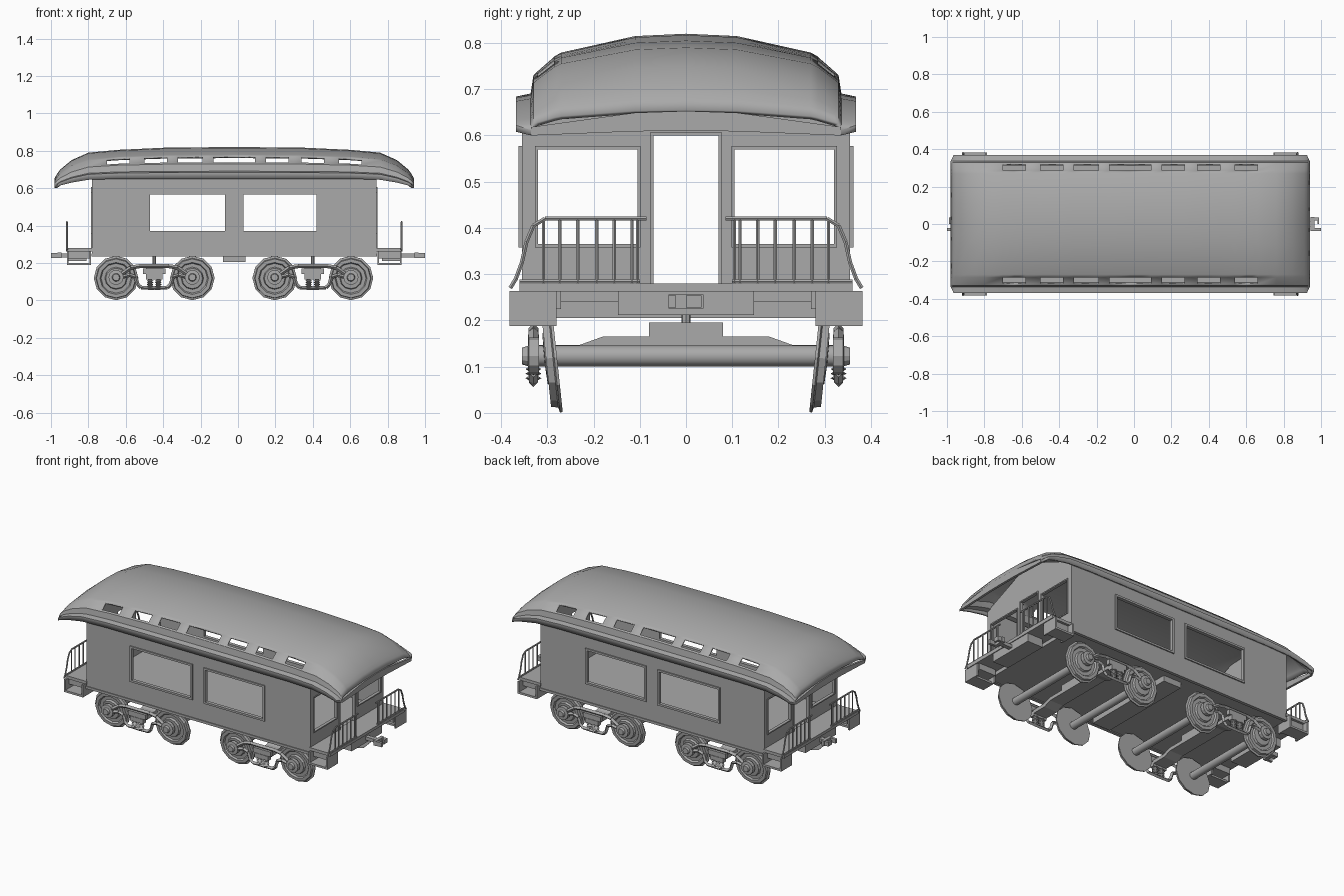
import bpy, bmesh, math
from mathutils import Vector

if "Cube" in bpy.data.objects:
    bpy.data.objects.remove(bpy.data.objects["Cube"])

GREY = (0.4, 0.4, 0.4, 1)
paint = bpy.data.materials.new("plain_grey")
paint.use_nodes = True
paint.diffuse_color = GREY
paint.node_tree.nodes["Principled BSDF"].inputs["Base Color"].default_value = GREY
CX = -0.02          # middle of the car body
ENDS = (-1, 1)


def finish(name, bm):
    mesh = bpy.data.meshes.new(name)
    bm.to_mesh(mesh)
    bm.free()
    mesh.materials.append(paint)
    ob = bpy.data.objects.new(name, mesh)
    bpy.context.collection.objects.link(ob)
    return ob


def smooth(ob, degrees):
    bpy.ops.object.select_all(action='DESELECT')
    ob.select_set(True)
    bpy.context.view_layer.objects.active = ob
    bpy.ops.object.shade_smooth_by_angle(angle=math.radians(degrees))


def add_box(bm, xs, ys, zs):
    corners = [[[bm.verts.new((x, y, z)) for z in sorted(zs)] for y in sorted(ys)] for x in sorted(xs)]
    c = corners
    for i in (0, 1):
        for quad in ([c[i][0][0], c[i][0][1], c[i][1][1], c[i][1][0]],
                     [c[0][i][0], c[1][i][0], c[1][i][1], c[0][i][1]],
                     [c[0][0][i], c[0][1][i], c[1][1][i], c[1][0][i]]):
            bm.faces.new(quad if i == 0 else quad[::-1])


def boxes(name, *parts):
    bm = bmesh.new()
    for part in parts:
        add_box(bm, *part)
    bmesh.ops.recalc_face_normals(bm, faces=bm.faces)
    return finish(name, bm)


def add_turned(bm, profile, start, axis, sides):
    """Rings of (radius, distance) around an axis."""
    turn = Vector(axis).to_track_quat('Z', 'Y')
    rings = [[bm.verts.new(Vector(start) + turn @ Vector((r * math.cos(a), r * math.sin(a), t)))
              for a in (math.tau * k / sides for k in range(sides))] for r, t in profile]
    for low, high in zip(rings, rings[1:]):
        for k in range(sides):
            n = (k + 1) % sides
            bm.faces.new((low[k], low[n], high[n], high[k]))
    bm.faces.new(rings[0][::-1])
    bm.faces.new(rings[-1])


def add_rods(bm, points, radius, sides=6):
    for a, b in zip(points, points[1:]):
        d = Vector(b) - Vector(a)
        add_turned(bm, [(radius, 0), (radius, d.length)], a, d, sides)


def sheet(name, us, vs, hole, place, thick, offset=0):
    """Grid of panels with openings, given thickness."""
    bm = bmesh.new()
    grid = [[bm.verts.new(place(u, v)) for v in vs] for u in us]
    for i in range(len(us) - 1):
        for j in range(len(vs) - 1):
            if not hole((us[i] + us[i + 1]) / 2, (vs[j] + vs[j + 1]) / 2):
                bm.faces.new((grid[i][j], grid[i + 1][j], grid[i + 1][j + 1], grid[i][j + 1]))
    ob = finish(name, bm)
    mod = ob.modifiers.new("thickness", 'SOLIDIFY')
    mod.thickness, mod.offset = thick, offset
    return ob


def frame_parts(place, u0, u1, v0, v1, w=0.012):
    return [place((u0 - w, u1 + w), (v, v + w)) for v in (v0 - w, v1)] + \
           [place((u, u + w), (v0, v1)) for u in (u0 - w, u1)]


# Side walls with two open windows each
SIDE_WINDOWS = [(-0.47, -0.07), (0.03, 0.42)]
for s, side in ((-1, "right"), (1, "left")):
    sheet(side + "_wall", [-0.78, -0.47, -0.07, 0.03, 0.42, 0.74], [0.235, 0.37, 0.565, 0.665],
          lambda u, v: 0.37 < v < 0.565 and any(a < u < b for a, b in SIDE_WINDOWS),
          lambda u, v: (u, s * 0.348, v), 0.014)
    parts = []
    for a, b in SIDE_WINDOWS:
        parts += frame_parts(lambda u, v: (u, (s * 0.35, s * 0.362), v), a, b, 0.37, 0.565)
    boxes(side + "_window_frames", *parts)


# End walls with a doorway and two windows, arched at the top
def end_hole(y, z):
    return (abs(y) < 0.07 and 0.28 < z < 0.6) or (0.105 < abs(y) < 0.32 and 0.365 < z < 0.57)


half = [0.07, 0.105, 0.32, 0.35]
for s in ENDS:
    x = CX + s * 0.753
    sheet("end_wall", [-y for y in half[::-1]] + half, [0.24, 0.28, 0.365, 0.57, 0.6, 0.8],
          end_hole, lambda y, z: (x, y, z if z < 0.7 else 0.785 - y * y), 0.014)
    parts = []
    for y0, y1, z0, z1 in ((-0.32, -0.105, 0.365, 0.57), (0.105, 0.32, 0.365, 0.57), (-0.07, 0.07, 0.28, 0.6)):
        parts += frame_parts(lambda u, v: ((x, x + s * 0.012), u, v), y0, y1, z0, z1, 0.007)
    boxes("end_frames", *parts)

# Roof: (distance from middle, ridge height, eave height)
STATIONS = [(0, 0.82, 0.65), (0.36, 0.817, 0.65), (0.62, 0.805, 0.65), (0.78, 0.79, 0.645),
            (0.87, 0.75, 0.63), (0.93, 0.70, 0.615), (0.945, 0.68, 0.608), (0.96, 0.655, 0.60)]
# Half section: (y, share of the rise from eave to ridge)
SECTION = [(0.368, 0), (0.368, 0.2), (0.336, 0.24), (0.33, 0.47), (0.322, 0.52),
           (0.285, 0.71), (0.27, 0.76), (0.11, 0.97), (0, 1)]
section = [(-y, f) for y, f in SECTION] + SECTION[-2::-1]
VENTS = [(-0.7, -0.58), (-0.5, -0.38), (-0.32, -0.19), (-0.13, 0.09), (0.15, 0.27), (0.34, 0.46), (0.54, 0.66)]


def roof_point(x, v):
    h = min(abs(x - CX), 0.96)
    for (h0, t0, e0), (h1, t1, e1) in zip(STATIONS, STATIONS[1:]):
        if h <= h1 + 1e-6:
            k = (h - h0) / (h1 - h0)
            top, eave = t0 + k * (t1 - t0), e0 + k * (e1 - e0)
            break
    y, f = section[v]
    limit = 0.335 if h > 0.95 else 1
    return x, max(-limit, min(limit, y)), eave + f * (top - eave)


roof_xs = sorted({round(CX + s * st[0], 4) for s in ENDS for st in STATIONS} | {x for w in VENTS for x in w})
roof = sheet("roof", roof_xs, list(range(len(section))),
             lambda u, v: v in (4.5, len(section) - 5.5) and any(a < u < b for a, b in VENTS),
             roof_point, 0.012, -1)
smooth(roof, 25)
for s in ENDS:
    sheet("roof_end_fascia", [-0.335, -0.11, 0, 0.11, 0.335], [0, 1], lambda u, v: False,
          lambda y, v: (CX + s * 0.955, y, (0.61 - 0.09 * y * y) + v * (0.043 - 0.22 * y * y)), 0.014)

# Floor, sills and cross beam
boxes("floor", ((-0.775, 0.735), (-0.345, 0.345), (0.24, 0.265)))
boxes("side_sills", *[((-0.782, 0.742), (s * 0.345, s * 0.36), (0.235, 0.25)) for s in ENDS])
boxes("cross_beam", ((-0.08, 0.04), (-0.3, 0.3), (0.205, 0.24)))

for s in ENDS:
    def X(a, b):
        return CX + s * a, CX + s * b
    # Platform, steps and buffer block
    boxes("platform", (X(0.755, 0.9), (-0.36, 0.36), (0.262, 0.28)))
    boxes("buffer_block", (X(0.79, 0.895), (-0.147, 0.147), (0.212, 0.262)))
    parts = []
    for t in ENDS:
        parts += [(X(0.765, 0.775), (t * 0.28, t * 0.382), (0.188, 0.264)),
                  (X(0.885, 0.895), (t * 0.28, t * 0.382), (0.188, 0.264)),
                  (X(0.775, 0.885), (t * 0.30, t * 0.382), (0.188, 0.2)),
                  (X(0.775, 0.885), (t * 0.27, t * 0.345), (0.225, 0.264))]
    boxes("steps", *parts)
    # Railings with a sweeping outer end
    bm = bmesh.new()
    x = CX + s * 0.895
    for t in ENDS:
        add_rods(bm, [(x, t * y, z) for y, z in ((0.085, 0.42), (0.305, 0.42), (0.33, 0.405), (0.345, 0.37),
                                                 (0.355, 0.325), (0.368, 0.29), (0.38, 0.27))], 0.005)
        for y in (0.105, 0.117, 0.155, 0.193, 0.234, 0.273, 0.308):
            add_rods(bm, [(x, t * y, 0.275), (x, t * y, 0.42)], 0.004)
        add_rods(bm, [(x, t * 0.1, 0.284), (x, t * 0.36, 0.284)], 0.005)
    finish("railing", bm)
    # Coupler with an open knuckle
    tip = 1.02 if s > 0 else 0.98
    boxes("coupler", (X(0.88, tip - 0.045), (-0.013, 0.013), (0.23, 0.25)),
          (X(tip - 0.055, tip - 0.035), (-0.038, 0.038), (0.226, 0.256)),
          (X(tip - 0.04, tip), (-0.038, -0.022), (0.228, 0.254)),
          (X(tip - 0.04, tip - 0.01), (0.018, 0.034), (0.228, 0.254)),
          (X(tip - 0.02, tip - 0.01), (0, 0.034), (0.228, 0.254)))

# Bogies
WHEEL = [(0.01, 0), (0.119, 0), (0.119, 0.006), (0.108, 0.009), (0.105, 0.024), (0.086, 0.024),
         (0.08, 0.014), (0.06, 0.014), (0.055, 0.026), (0.01, 0.028)]
lean = math.radians(6)
for cx in (-0.448, 0.4):
    for dx in (-0.204, 0.204):
        x = cx + dx
        bm = bmesh.new()
        add_turned(bm, [(0.023, 0), (0.023, 0.64)], (x, -0.32, 0.123), (0, 1, 0), 12)
        smooth(finish("axle", bm), 40)
        for s in ENDS:
            bm = bmesh.new()
            add_turned(bm, WHEEL, (x, s * 0.279, 0.12), (0, s * math.cos(lean), -math.sin(lean)), 12)
            finish("wheel", bm)
            bm = bmesh.new()
            add_turned(bm, [(0.04, 0), (0.04, 0.022), (0.022, 0.024), (0.018, 0.037)],
                       (x, s * 0.318, 0.123), (0, s, 0), 12)
            finish("journal", bm)
    # Bolster tapering to the sides, with centre plate and pin
    sheet("bolster", [cx - 0.045, cx + 0.045], [-0.33, -0.23, -0.18, 0.18, 0.23, 0.33], lambda u, v: False,
          lambda x, y: (x, y, 0.165 if abs(y) < 0.2 else 0.147), 0.022, -1)
    boxes("centre_plate", ((cx - 0.045, cx + 0.045), (-0.08, 0.08), (0.16, 0.195)))
    bm = bmesh.new()
    add_turned(bm, [(0.01, 0), (0.01, 0.05)], (cx, 0, 0.19), (0, 0, 1), 8)
    finish("pivot_pin", bm)
    for s in ENDS:
        # Side frame bars and springs
        bm = bmesh.new()
        y = s * 0.33
        for t in ENDS:
            add_rods(bm, [(cx + t * u, y, z) for u, z in ((0, 0.183), (0.08, 0.183), (0.125, 0.175), (0.175, 0.14))],
                     0.011, 4)
            add_rods(bm, [(cx + t * u, y, z) for u, z in ((0.175, 0.125), (0.13, 0.135), (0.1, 0.125),
                                                          (0.088, 0.085), (0.07, 0.068), (0, 0.066))], 0.01, 4)
        add_box(bm, (cx - 0.06, cx + 0.06), (s * 0.318, s * 0.342), (0.14, 0.17))
        add_box(bm, (cx - 0.045, cx + 0.045), (s * 0.315, s * 0.345), (0.112, 0.14))
        bmesh.ops.recalc_face_normals(bm, faces=bm.faces)
        finish("side_frame", bm)
        bm = bmesh.new()
        for t in ENDS:
            coils = [(0.018 if k % 2 else 0.01, 0.005 * k) for k in range(10)]
            add_turned(bm, coils, (cx + t * 0.022, y, 0.07), (0, 0, 1), 10)
        finish("springs", bm)
